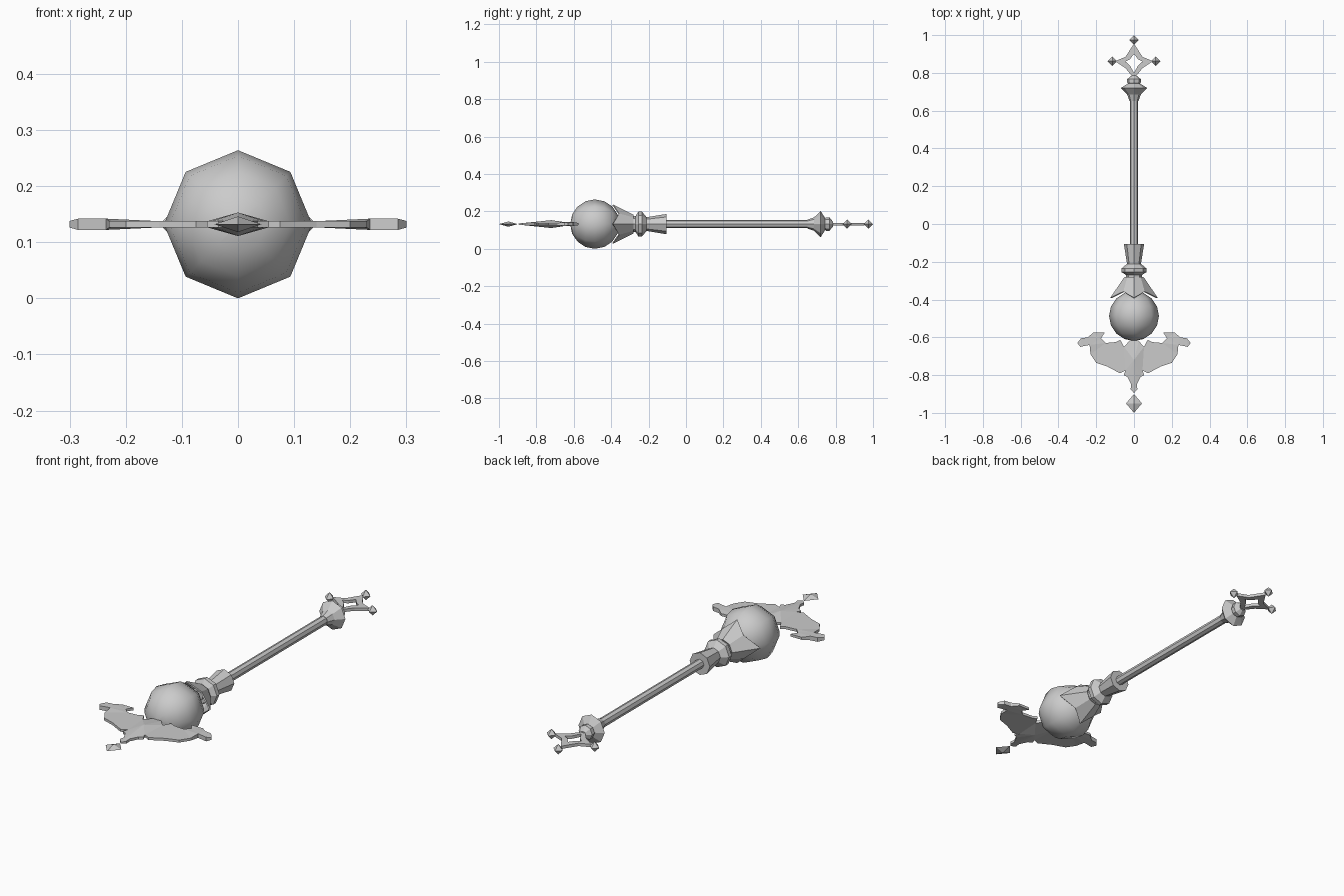
import bpy, bmesh, math

cube = bpy.data.objects.get("Cube")
if cube:
    bpy.data.objects.remove(cube, do_unlink=True)

AXIS_Z = 0.132   # height of the staff's long axis
SIDES = 8

grey = bpy.data.materials.new("plain_grey")
grey.use_nodes = True
grey.diffuse_color = (0.6, 0.6, 0.6, 1)
grey.node_tree.nodes["Principled BSDF"].inputs["Base Color"].default_value = (0.6, 0.6, 0.6, 1)


def finish(name, bm, smooth=False):
    bmesh.ops.remove_doubles(bm, verts=bm.verts, dist=1e-5)
    bmesh.ops.recalc_face_normals(bm, faces=bm.faces)
    for f in bm.faces:
        f.smooth = smooth
    mesh = bpy.data.meshes.new(name)
    bm.to_mesh(mesh)
    bm.free()
    mesh.materials.append(grey)
    obj = bpy.data.objects.new(name, mesh)
    obj.location.z = AXIS_Z
    bpy.context.collection.objects.link(obj)
    return obj


def bridge(bm, a, b):
    n = len(a)
    for i in range(n):
        j = (i + 1) % n
        bm.faces.new((a[i], a[j], b[j], b[i]))


def lathe(name, profile, smooth=False):
    """Turn (y, radius) points around the long axis."""
    bm = bmesh.new()
    rings = []
    for y, r in profile:
        angles = [math.tau * i / SIDES for i in range(SIDES)]
        rings.append([bm.verts.new((r * math.cos(a), y, r * math.sin(a))) for a in angles])
    for a, b in zip(rings, rings[1:]):
        bridge(bm, a, b)
    bm.faces.new(rings[0])
    bm.faces.new(rings[-1])
    return finish(name, bm, smooth)


def gem(name, x, y, rx, ry, rz):
    """Eight-sided double pyramid."""
    bm = bmesh.new()
    belt = [bm.verts.new(p) for p in ((x + rx, y, 0), (x, y + ry, 0), (x - rx, y, 0), (x, y - ry, 0))]
    for z in (rz, -rz):
        tip = bm.verts.new((x, y, z))
        for i in range(4):
            bm.faces.new((belt[i], belt[(i + 1) % 4], tip))
    return finish(name, bm)


# Orb
R, RINGS = 0.132, 8
arc = [math.pi * i / RINGS for i in range(RINGS + 1)]
lathe("orb", [(-0.487 - R * math.cos(t), max(R * math.sin(t), 0.0001)) for t in arc], smooth=True)

# Shaft and its turned fittings
lathe("shaft", [(-0.3, 0.022), (0.7, 0.022)])
lathe("socket", [(-0.215, 0.036), (-0.105, 0.054)])
lathe("neck_ring", [(-0.29, 0.042), (-0.27, 0.042), (-0.255, 0.066), (-0.235, 0.066), (-0.21, 0.036)])
lathe("end_flare", [(0.65, 0.024), (0.685, 0.036), (0.72, 0.07), (0.745, 0.03)])
lathe("end_knob", [(0.735, 0.026), (0.75, 0.036), (0.767, 0.036), (0.785, 0.014)])

# Four-petalled collar gripping the orb
bm = bmesh.new()
base, rim = [], []
for i in range(SIDES):
    c, s = math.cos(math.tau * i / SIDES), math.sin(math.tau * i / SIDES)
    base.append(bm.verts.new((0.045 * c, -0.283, 0.045 * s)))
    if i % 2:
        rim.append(bm.verts.new((0.075 * c, -0.36, 0.075 * s)))
    else:
        rim.append(bm.verts.new((0.12 * c, -0.393, 0.1 * s)))
bridge(bm, base, rim)
collar = finish("petal_collar", bm)
collar.modifiers.new("thickness", "SOLIDIFY").thickness = 0.006

# Open star frame at the butt end
bm = bmesh.new()
outer = [(0, 0.955), (0.045, 0.885), (0.1, 0.862), (0.045, 0.825), (0, 0.77)]
inner = [(0, 0.9), (0.022, 0.872), (0.045, 0.86), (0.022, 0.84), (0, 0.8)]
loops = []
for half in (outer, inner):
    full = half + [(-x, y) for x, y in half[-2:0:-1]]
    loops.append([bm.verts.new((x, y, 0)) for x, y in full])
bridge(bm, *loops)
frame = finish("star_frame", bm)
solid = frame.modifiers.new("thickness", "SOLIDIFY")
solid.thickness, solid.offset = 0.014, 0

gem("end_gem", 0, 0.975, 0.025, 0.025, 0.025)
for side, word in ((1, "left"), (-1, "right")):
    gem("side_gem_" + word, side * 0.115, 0.862, 0.025, 0.025, 0.025)

# Winged blade: one quarter, mirrored across and through its thickness
outline = [(0, -0.6), (0.025, -0.62), (0.053, -0.65), (0.073, -0.613), (0.095, -0.625),
           (0.15, -0.63), (0.175, -0.605), (0.155, -0.575), (0.215, -0.575), (0.245, -0.6),
           (0.28, -0.605), (0.3, -0.63), (0.285, -0.65), (0.235, -0.64), (0.23, -0.69),
           (0.2, -0.735), (0.14, -0.755), (0.075, -0.79), (0.045, -0.775), (0.055, -0.8),
           (0.035, -0.81), (0.015, -0.85), (0.018, -0.875), (0, -0.895), (0, -0.72)]


def half_thickness(x, y):
    if x == 0:
        return 0.021 if y == -0.72 else 0.003
    return 0.01 if 0.23 < x < 0.29 else 0.006


bm = bmesh.new()
top = [bm.verts.new((x, y, 0)) for x, y in outline]
bmesh.ops.triangulate(bm, faces=[bm.faces.new(top)])
low = [bm.verts.new((x, y, 0)) for x, y in outline]
for v in top:
    v.co.z = half_thickness(round(v.co.x, 4), round(v.co.y, 4))
for i in range(len(outline) - 2):   # rim wall, leaving the centre line open
    bm.faces.new((top[i], low[i], low[i + 1], top[i + 1]))
bm.verts.remove(low[-1])
blade = finish("winged_blade", bm)
mirror = blade.modifiers.new("mirror", "MIRROR")
mirror.use_axis = (True, False, True)

gem("blade_tip_gem", 0, -0.95, 0.042, 0.05, 0.014)
